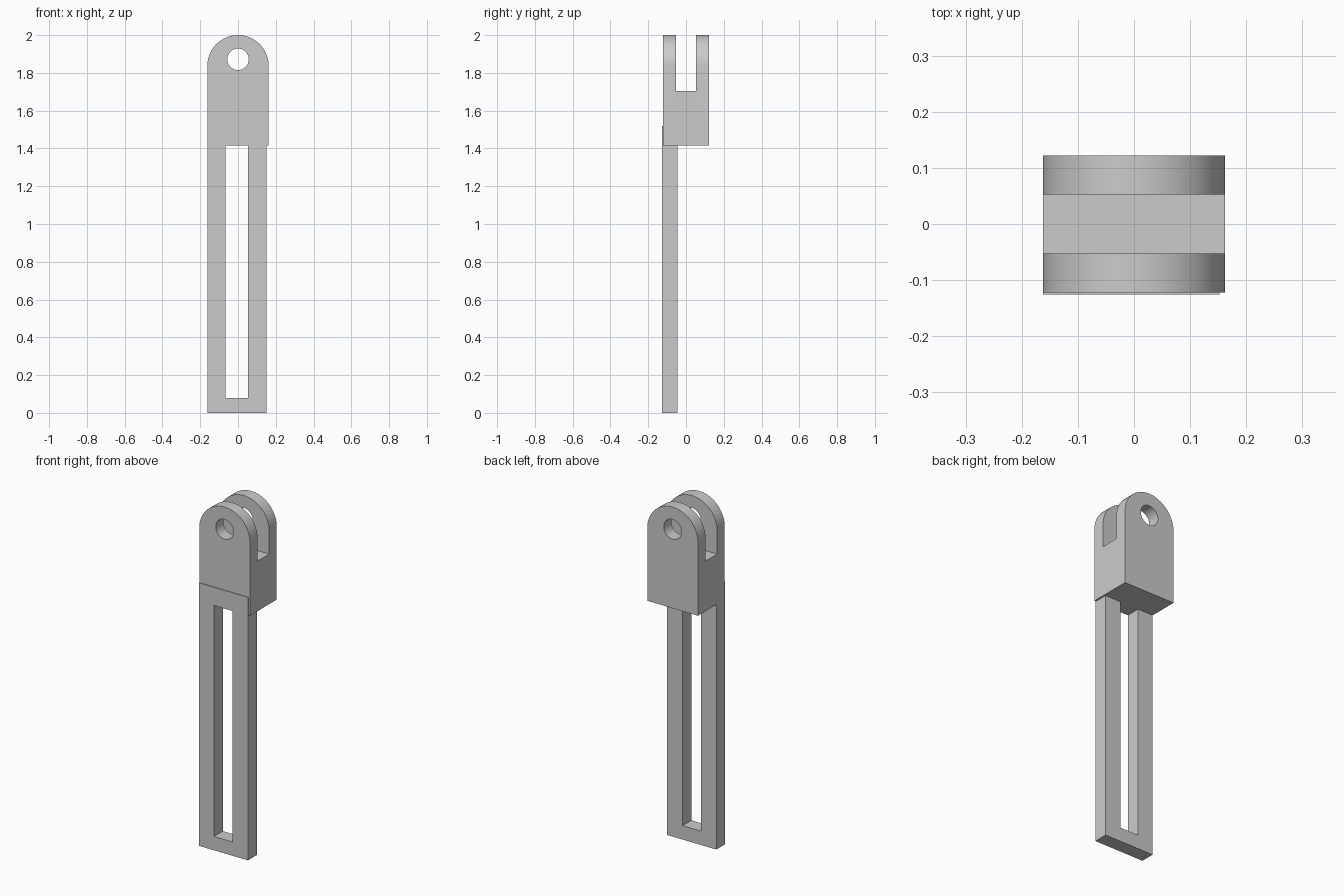
import bpy, math

if "Cube" in bpy.data.objects:
    bpy.data.objects.remove(bpy.data.objects["Cube"])

grey = bpy.data.materials.new("plain grey")
grey.diffuse_color = (0.6, 0.6, 0.6, 1)
grey.use_nodes = True
grey.node_tree.nodes["Principled BSDF"].inputs["Base Color"].default_value = grey.diffuse_color


def plate(name, outline, y0, y1):
    """Extrude a front-view (x, z) outline from y0 to y1."""
    n = len(outline)
    verts = [(x, y, z) for y in (y0, y1) for x, z in outline]
    faces = [tuple(range(n)), tuple(reversed(range(n, 2 * n)))]
    faces += [(i, i + n, (i + 1) % n + n, (i + 1) % n) for i in range(n)]
    mesh = bpy.data.meshes.new(name)
    mesh.from_pydata(verts, [], faces)
    mesh.materials.append(grey)
    obj = bpy.data.objects.new(name, mesh)
    bpy.context.collection.objects.link(obj)
    return obj


def arc(cx, cz, r, a0, a1, n):
    angles = [math.radians(a0 + (a1 - a0) * i / n) for i in range(n + 1)]
    return [(cx + r * math.cos(a), cz + r * math.sin(a)) for a in angles]


def rect(x0, x1, z0, z1):
    return [(x0, z0), (x1, z0), (x1, z1), (x0, z1)]


def cut(target, cutter):
    mod = target.modifiers.new("cut", "BOOLEAN")
    mod.operation = 'DIFFERENCE'
    mod.solver = 'EXACT'
    mod.object = cutter
    bpy.context.view_layer.objects.active = target
    bpy.ops.object.modifier_apply(modifier=mod.name)
    bpy.data.objects.remove(cutter)


# Rounded fork head with its slot and pin hole
W = 0.162
head = plate("fork_head", [(-W, 1.415), (W, 1.415)] + arc(0, 2 - W, W, 0, 180, 48), -0.122, 0.122)
cut(head, plate("slot_cutter", rect(-0.3, 0.3, 1.705, 2.2), -0.053, 0.053))
cut(head, plate("hole_cutter", arc(0, 1.872, 0.057, 0, 352.5, 47), -0.3, 0.3))

# Long flat frame with a rectangular window, its top bar sunk into the head
frame = plate("slotted_frame", rect(-W, 0.152, 0, 1.52), -0.126, -0.045)
cut(frame, plate("window_cutter", rect(-0.065, 0.053, 0.08, 1.415), -0.3, 0.3))

# Smooth the curved walls, keep the edges sharp
for obj in (head, frame):
    bpy.ops.object.select_all(action='DESELECT')
    obj.select_set(True)
    bpy.context.view_layer.objects.active = obj
    bpy.ops.object.shade_smooth_by_angle(angle=math.radians(30))
